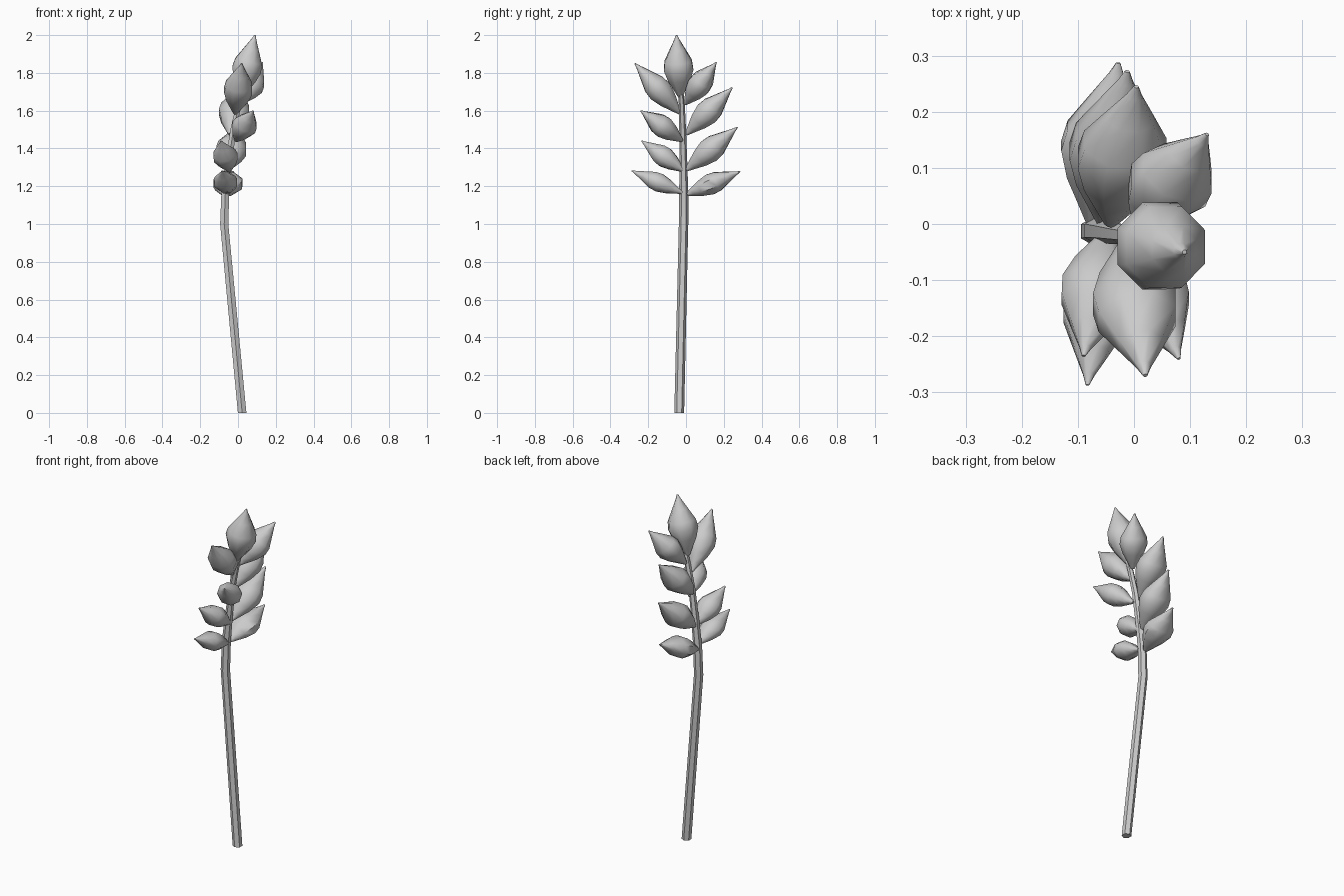
import bpy, math
from mathutils import Vector

if "Cube" in bpy.data.objects:
    bpy.data.objects.remove(bpy.data.objects["Cube"])


def tube(name, rings, sides, phase=0.0):
    """Skin rings of (centre, first axis, second axis) into a closed smooth tube."""
    verts, faces = [], []
    for c, a, b in rings:
        for i in range(sides):
            t = math.tau * i / sides + phase
            verts.append(c + a * math.cos(t) + b * math.sin(t))
    for k in range(len(rings) - 1):
        for i in range(sides):
            j = (i + 1) % sides
            faces.append((k * sides + i, k * sides + j,
                          (k + 1) * sides + j, (k + 1) * sides + i))
    n = (len(rings) - 1) * sides
    faces.append(tuple(reversed(range(sides))))
    faces.append(tuple(range(n, n + sides)))
    me = bpy.data.meshes.new(name)
    me.from_pydata(verts, [], faces)
    ob = bpy.data.objects.new(name, me)
    bpy.context.collection.objects.link(ob)
    bpy.context.view_layer.objects.active = ob
    ob.select_set(True)
    bpy.ops.object.shade_smooth_by_angle(angle=math.radians(50))
    ob.select_set(False)
    return ob


# Bent stalk
path = [(0.022, -0.036, 0, .026), (-0.073, -0.013, 1.0, .025),
        (-0.067, -0.012, 1.17, .024), (-0.05, -0.014, 1.32, .021),
        (-0.025, -0.018, 1.5, .018), (0.005, -0.022, 1.63, .016),
        (0.035, -0.03, 1.74, .012)]
tube("stalk", [(Vector((x, y, z)), Vector((r, 0, 0)), Vector((0, r, 0)))
               for x, y, z, r in path], 6, math.pi / 6)

# Grain outline: position along the grain, share of full radius
OUTLINE = [(0, .13), (.13, .42), (.28, .76), (.45, 1), (.58, .93),
           (.77, .52), (.93, .17), (1, .05)]


def grain(name, base, tip, wide, thick):
    base, tip = Vector(base), Vector(tip)
    d = (tip - base).normalized()
    x = Vector((1, 0, 0))
    w = (x - d * x.dot(d)).normalized()
    u = d.cross(w)
    tube(name, [(base.lerp(tip, t), w * wide * r, u * thick * r)
                for t, r in OUTLINE], 8, math.pi / 8)


# Base, tip, half width, half thickness of each grain
GRAINS = [
    ((-.075, .0, 1.155), (-.028, .287, 1.278), .083, .060),
    ((-.055, .0, 1.285), (-.012, .272, 1.512), .086, .070),
    ((-.042, .0, 1.475), (.004, .245, 1.722), .086, .070),
    ((.005, -.005, 1.635), (.13, .16, 1.855), .078, .066),
    ((-.05, -.02, 1.165), (-.083, -.287, 1.282), .066, .053),
    ((-.045, -.01, 1.28), (-.09, -.235, 1.44), .068, .058),
    ((-.01, -.02, 1.44), (.08, -.24, 1.60), .068, .062),
    ((-.015, -.03, 1.585), (.02, -.27, 1.85), .080, .070),
    ((.01, -.03, 1.67), (.09, -.05, 2.0), .084, .084),
]
for i, g in enumerate(GRAINS):
    grain("top_grain" if i == 8 else f"grain_{i + 1}", *g)
